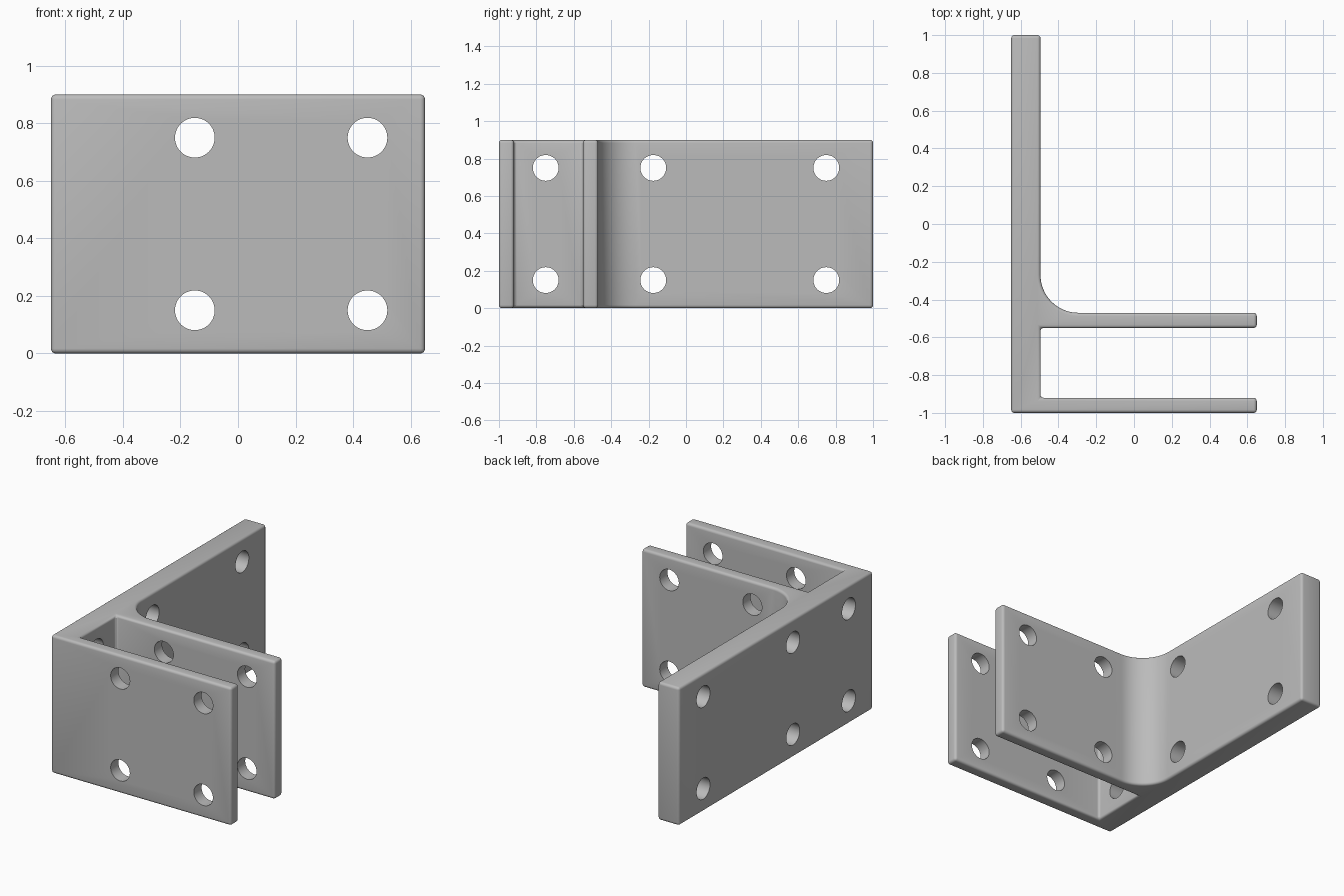
import bpy, bmesh, math
from mathutils import Matrix, Vector

cube = bpy.data.objects.get("Cube")
if cube:
    bpy.data.objects.remove(cube, do_unlink=True)

HEIGHT = 0.9
WALL_OUT, WALL_IN, TIP = -0.65, -0.495, 0.65
FILLET, HOLE = 0.2, 0.069

grey = bpy.data.materials.new("grey metal")
grey.use_nodes = True
colour = (0.5, 0.5, 0.5, 1)
grey.diffuse_color = colour
grey.node_tree.nodes["Principled BSDF"].inputs["Base Color"].default_value = colour


def make_object(name, bm):
    bmesh.ops.recalc_face_normals(bm, faces=bm.faces)
    mesh = bpy.data.meshes.new(name)
    bm.to_mesh(mesh)
    bm.free()
    mesh.materials.append(grey)
    obj = bpy.data.objects.new(name, mesh)
    bpy.context.collection.objects.link(obj)
    return obj


# Bracket outline: long wall, two parallel flanges and a filleted inner corner
outline = [(WALL_OUT, 1), (WALL_OUT, -1), (TIP, -1), (TIP, -0.92),
           (WALL_IN, -0.92), (WALL_IN, -0.55), (TIP, -0.55), (TIP, -0.47)]
cx, cy = WALL_IN + FILLET, -0.47 + FILLET
for i in range(17):
    a = -math.pi / 2 - i * math.pi / 32
    outline.append((cx + FILLET * math.cos(a), cy + FILLET * math.sin(a)))
outline.append((WALL_IN, 1))

bm = bmesh.new()
base = bm.faces.new([bm.verts.new((x, y, 0)) for x, y in outline])
top = bmesh.ops.extrude_face_region(bm, geom=[base])["geom"]
bmesh.ops.translate(bm, vec=(0, 0, HEIGHT),
                    verts=[v for v in top if isinstance(v, bmesh.types.BMVert)])
bracket = make_object("mounting_bracket", bm)

# Softened edges
bevel = bracket.modifiers.new("soft edges", "BEVEL")
bevel.width = 0.017
bevel.segments = 4
bevel.limit_method = "ANGLE"
bevel.angle_limit = math.radians(40)
bevel.use_clamp_overlap = False

# Bolt holes through both flanges and through the wall
bm = bmesh.new()


def drill(centre, axis, depth):
    turn = Vector((0, 0, 1)).rotation_difference(Vector(axis)).to_matrix().to_4x4()
    bmesh.ops.create_cone(bm, cap_ends=True, segments=48, radius1=HOLE, radius2=HOLE,
                          depth=depth, matrix=Matrix.Translation(centre) @ turn)


for z in (0.15, 0.75):
    for x in (-0.15, 0.45):
        drill((x, -0.735, z), (0, 1, 0), 0.8)
    for y in (-0.75, -0.175, 0.75):
        drill((-0.57, y, z), (1, 0, 0), 0.3)
cutter = make_object("bolt_hole_cutter", bm)
cutter.hide_render = True

cut = bracket.modifiers.new("bolt holes", "BOOLEAN")
cut.object = cutter
cut.operation = "DIFFERENCE"
cut.solver = "EXACT"

# Apply the modifiers, drop the cutter and shade
bpy.ops.object.select_all(action="DESELECT")
bpy.context.view_layer.objects.active = bracket
bracket.select_set(True)
for name in ("soft edges", "bolt holes"):
    bpy.ops.object.modifier_apply(modifier=name)
bpy.data.objects.remove(cutter, do_unlink=True)
bpy.ops.object.shade_smooth_by_angle(angle=math.radians(30))
